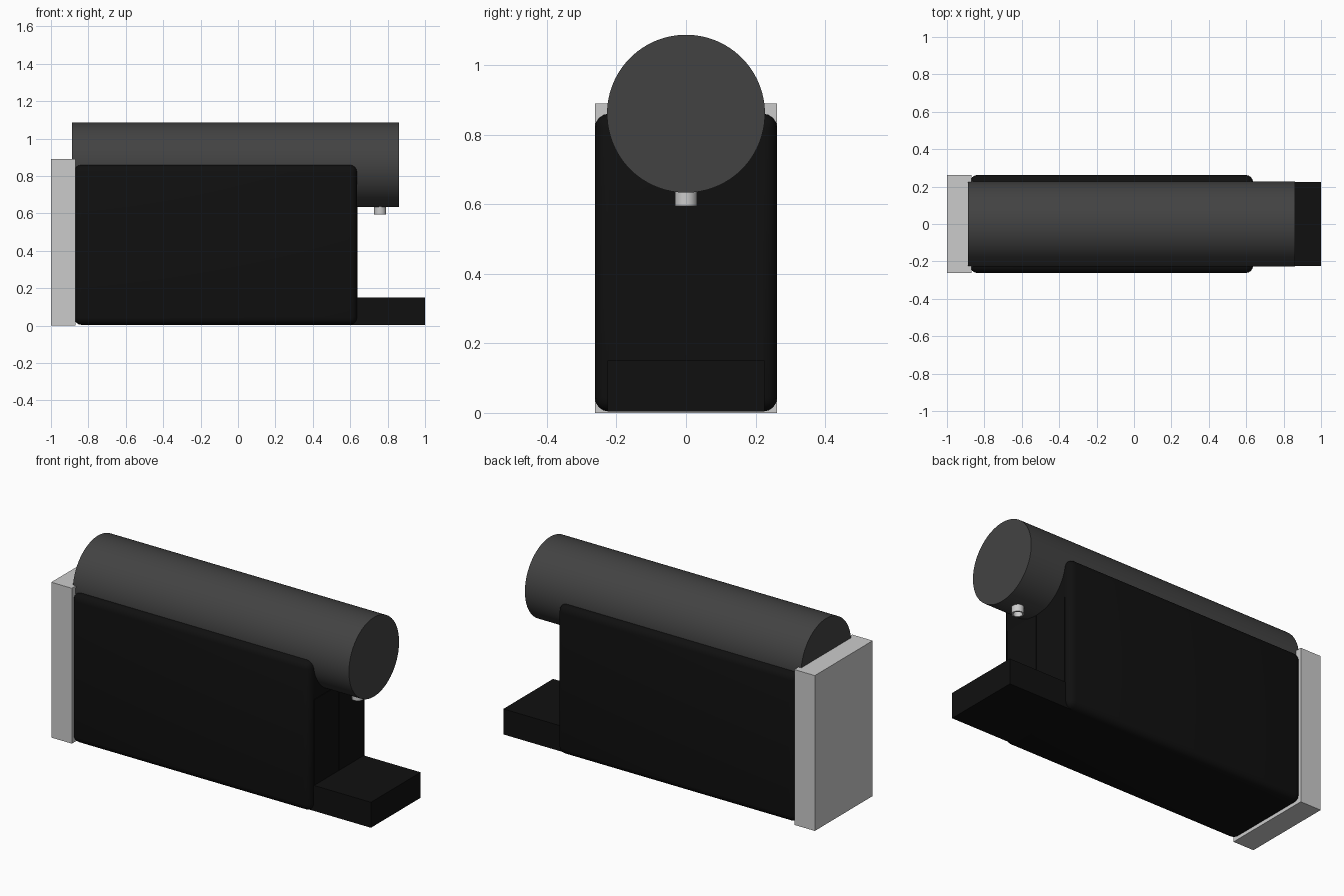
import bpy, bmesh
from math import radians

if "Cube" in bpy.data.objects:
    bpy.data.objects.remove(bpy.data.objects["Cube"])


def material(name, v):
    m = bpy.data.materials.new(name)
    m.diffuse_color = (v, v, v, 1)
    m.use_nodes = True
    m.node_tree.nodes["Principled BSDF"].inputs["Base Color"].default_value = m.diffuse_color
    return m


BLACK = material("black_plastic", 0.005)
DARK = material("dark_grey", 0.055)


def box(name, x, y, z, mat=None, bevel=0, segments=4):
    """Box from (min, max) ranges, optionally with rounded edges."""
    size = [b - a for a, b in (x, y, z)]
    bpy.ops.mesh.primitive_cube_add(size=1, location=[(a + b) / 2 for a, b in (x, y, z)])
    o = bpy.context.object
    o.name = name
    o.scale = size
    bpy.ops.object.transform_apply(location=False, rotation=False, scale=True)
    if mat:
        o.data.materials.append(mat)
    if bevel:
        mod = o.modifiers.new("rounding", 'BEVEL')
        mod.width, mod.segments = bevel, segments
        bpy.ops.object.modifier_apply(modifier=mod.name)
        bpy.ops.object.shade_smooth_by_angle(angle=radians(35))
    return o


def cylinder(name, r, depth, loc, rot=(0, 0, 0), mat=None, sides=64):
    bpy.ops.mesh.primitive_cylinder_add(vertices=sides, radius=r, depth=depth,
                                        location=loc, rotation=rot)
    o = bpy.context.object
    o.name = name
    if mat:
        o.data.materials.append(mat)
    bpy.ops.object.shade_smooth_by_angle(angle=radians(35))
    return o


# Main housing with rounded edges
box("body", (-0.877, 0.637), (-0.262, 0.262), (0.004, 0.86), BLACK, bevel=0.04)

# Split front panel under the brew head
for side, y in (("left", (-0.222, -0.002)), ("right", (0.002, 0.222))):
    box("front_panel_" + side, (0.6, 0.64), y, (0.14, 0.64), BLACK)

# Drip tray and water tank
box("drip_tray", (0.6, 1.0), (-0.225, 0.225), (0.004, 0.15), BLACK)
box("water_tank", (-1.0, -0.87), (-0.262, 0.262), (0.0, 0.89))

# Horizontal brewing barrel lying in the top of the body
cylinder("brew_barrel", 0.227, 1.75, (-0.013, 0, 0.86), (0, radians(90), 0), DARK, 96)

# Coffee spout with a hollow underside
spout = cylinder("spout", 0.032, 0.07, (0.76, 0, 0.63), sides=32)
bm = bmesh.new()
bm.from_mesh(spout.data)
bottom = min(bm.faces, key=lambda f: f.calc_center_median().z)
bmesh.ops.inset_region(bm, faces=[bottom], thickness=0.008)
hole = bmesh.ops.extrude_discrete_faces(bm, faces=[bottom])["faces"]
bmesh.ops.translate(bm, verts=hole[0].verts, vec=(0, 0, 0.03))
bm.to_mesh(spout.data)
bm.free()
